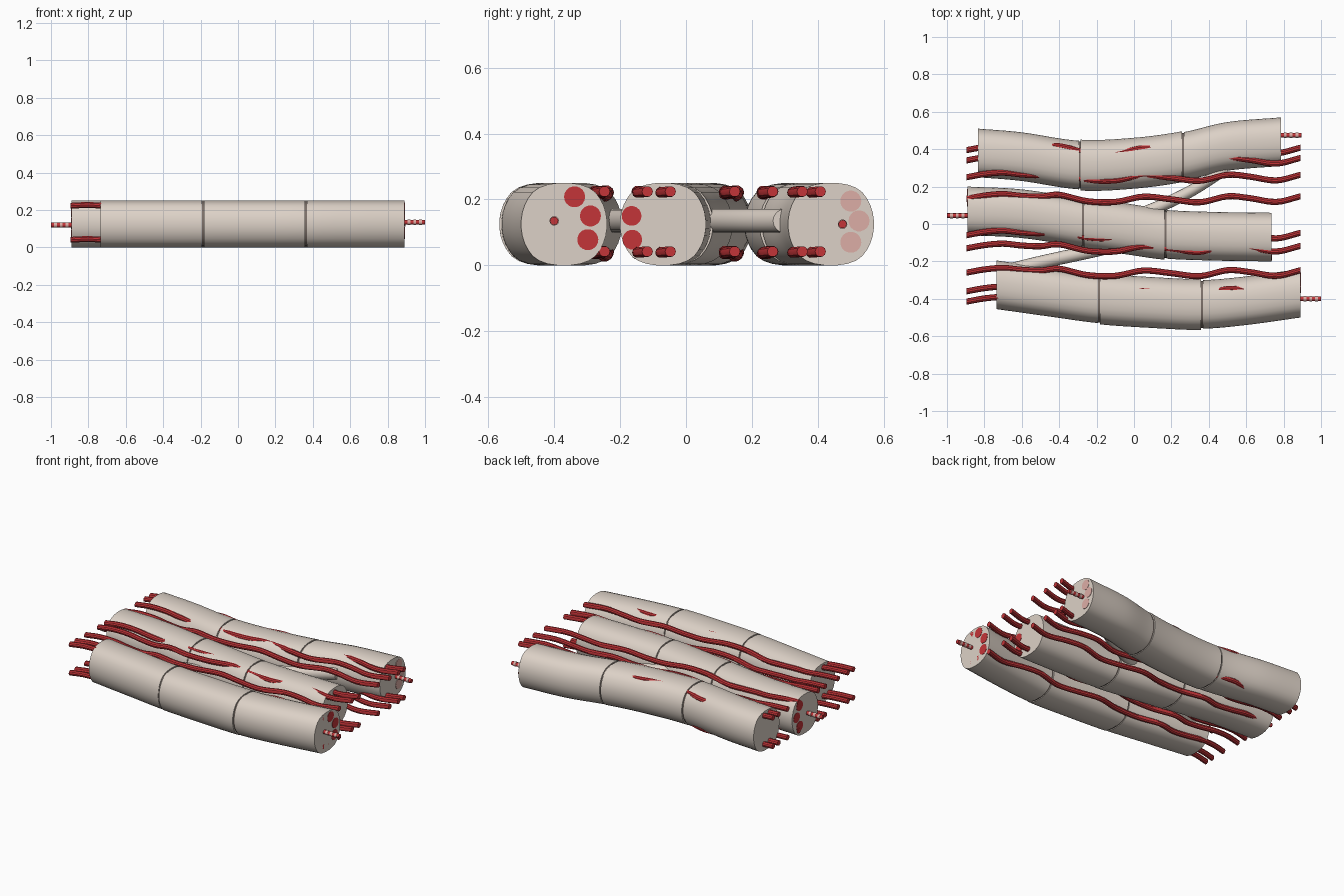
import bpy, bmesh, math
from mathutils import Vector

if "Cube" in bpy.data.objects:
    bpy.data.objects.remove(bpy.data.objects["Cube"])


def material(name, rgb):
    m = bpy.data.materials.new(name)
    m.diffuse_color = (*rgb, 1)
    m.use_nodes = True
    m.node_tree.nodes["Principled BSDF"].inputs["Base Color"].default_value = m.diffuse_color
    return m


BEIGE = material("beige", (0.72, 0.64, 0.57))
DARK = material("dark_gap", (0.20, 0.16, 0.14))
RED = material("red", (0.55, 0.035, 0.04))
PINK = material("pink", (0.72, 0.42, 0.38))


def spline(pts, n):
    """Catmull-Rom samples through a list of points."""
    p = [Vector(q) for q in pts]
    p = [2 * p[0] - p[1]] + p + [2 * p[-1] - p[-2]]
    out = []
    for i in range(1, len(p) - 2):
        a, b, c, d = p[i - 1:i + 3]
        for k in range(n):
            t = k / n
            out.append(0.5 * (2 * b + (c - a) * t + (2 * a - 5 * b + 4 * c - d) * t * t
                              + (3 * b - a - 3 * c + d) * t ** 3))
    return out + [p[-2]]


def loft(name, rings, mat):
    """Skin a row of closed rings and cap both ends."""
    bm = bmesh.new()
    rows = [[bm.verts.new(v) for v in r] for r in rings]
    n = len(rows[0])
    for a, b in zip(rows, rows[1:]):
        for i in range(n):
            bm.faces.new((a[i], a[(i + 1) % n], b[(i + 1) % n], b[i]))
    bm.faces.new(rows[0])
    bm.faces.new(rows[-1])
    bmesh.ops.recalc_face_normals(bm, faces=bm.faces[:])
    me = bpy.data.meshes.new(name)
    bm.to_mesh(me)
    bm.free()
    me.polygons.foreach_set("use_smooth", [True] * len(me.polygons))
    me.set_sharp_from_angle(angle=math.radians(35))
    me.materials.append(mat)
    ob = bpy.data.objects.new(name, me)
    bpy.context.collection.objects.link(ob)
    return ob


def tube(name, path, radius, mat, sides=10):
    """Round tube whose rings stay in the yz plane (all paths run along x)."""
    rings = [[(p[0], p[1] + radius * math.cos(2 * math.pi * k / sides),
               p[2] + radius * math.sin(2 * math.pi * k / sides)) for k in range(sides)]
             for p in path]
    return loft(name, rings, mat)


# rounded octagon cross-section of a fibre (half width 1, half height 1)
section = [(0.57, 1), (1, 0.40), (1, -0.40), (0.57, -1),
           (-0.57, -1), (-1, -0.40), (-1, 0.40), (-0.57, 1)]
for _ in range(2):
    section = [(a[0] + (b[0] - a[0]) * t, a[1] + (b[1] - a[1]) * t)
               for a, b in zip(section, section[1:] + section[:1]) for t in (0.25, 0.75)]


def ring(x, y, s=1.0, w=0.131):
    return [(x, y + u * w * s, 0.125 + v * 0.125 * s) for u, v in section]


# three muscle fibres: centre line, joint positions, side carrying the fibril
fibres = {
    "back_fibre": ([(-0.835, 0.38), (-0.60, 0.36), (-0.29, 0.315), (0, 0.325),
                    (0.26, 0.36), (0.5, 0.415), (0.785, 0.44)], (-0.29, 0.262)),
    "middle_fibre": ([(-0.89, 0.07), (-0.6, 0.055), (-0.27, 0.005), (-0.05, -0.025),
                      (0.17, -0.055), (0.45, -0.066), (0.735, -0.07)], (-0.273, 0.168)),
    "front_fibre": ([(-0.735, -0.325), (-0.45, -0.365), (-0.19, -0.4), (0.1, -0.42),
                     (0.36, -0.43), (0.6, -0.41), (0.89, -0.37)], (-0.188, 0.363)),
}
for name, (line, joints) in fibres.items():
    pts = spline(line, 14)

    def y_at(x):
        for a, b in zip(pts, pts[1:]):
            if x <= b[0]:
                return a[1] + (b[1] - a[1]) * (x - a[0]) / (b[0] - a[0])
        return pts[-1][1]

    gap = 0.005
    ends = [line[0][0] - gap, *joints, line[-1][0] + gap]
    for k in range(3):
        x0, x1 = ends[k] + gap, ends[k + 1] - gap
        w = (0.130, 0.136, 0.130)[k]
        loft(f"{name}_cell_{k + 1}",
             [ring(x0 + (x1 - x0) * i / 20, y_at(x0 + (x1 - x0) * i / 20), w=w)
              for i in range(21)], BEIGE)
    # joint discs between the cells
    for x in joints:
        loft(f"{name}_joint", [ring(x - 0.012, y_at(x), 0.965), ring(x + 0.012, y_at(x), 0.965)],
             DARK)

# side branches joining neighbouring fibres
tube("front_branch", spline([(-0.72, -0.26, 0.135), (-0.5, -0.205, 0.135),
                             (-0.2, -0.14, 0.135), (0.0, -0.09, 0.135)], 8), 0.036, BEIGE, 16)
tube("back_branch", spline([(-0.02, 0.03, 0.135), (0.15, 0.10, 0.135),
                            (0.32, 0.185, 0.135), (0.5, 0.30, 0.135)], 8), 0.036, BEIGE, 16)

# wavy capillaries, one shared path shape, upper and lower sets
wave = [(-0.895, -0.005, 0.002), (-0.80, 0.012, 0.006), (-0.70, 0.02, 0), (-0.60, 0.01, -0.007),
        (-0.50, 0.006, -0.012), (-0.40, 0.016, -0.006), (-0.25, -0.018, 0.0), (-0.10, -0.022, 0.004),
        (0.05, 0.006, 0.002), (0.20, -0.008, -0.004), (0.35, -0.024, -0.004), (0.50, 0.008, 0.002),
        (0.62, -0.002, 0.004), (0.76, -0.022, 0.0), (0.89, 0.008, 0.003)]
for y in (0.40, 0.345, 0.255, 0.14, -0.055, -0.125, -0.255, -0.355, -0.41):
    for label, z in (("upper", 0.221), ("lower", 0.039)):
        path = [(x, y + dy, z + dz) for x, dy, dz in spline(wave, 5)]
        tube(f"{label}_capillary", path, 0.0165, RED)


# fibril bundles showing on a cut end, and the striped fibril sticking out
def cut_end(name, x, direction, y, z, discs, mat):
    for dy, dz in discs:
        tube(name + "_bundle", [(x - 0.03 * direction, dy, dz), (x + 0.002 * direction, dy, dz)],
             0.032, mat, 18)
    n = 7
    for k in range(n):
        a, b = x + direction * 0.11 * k / n, x + direction * 0.11 * (k + 1) / n
        tube(name + "_fibril_band", [(a, y, z), (b, y, z)],
             0.0145 if k % 2 else 0.0125, RED if k % 2 == 0 else PINK, 12)


cut_end("front_end", 0.89, 1, -0.40, 0.135,
        [(-0.338, 0.208), (-0.290, 0.150), (-0.298, 0.078)], RED)
cut_end("back_end", 0.785, 1, 0.475, 0.125, [(0.50, 0.195), (0.525, 0.135), (0.50, 0.07)], PINK)
cut_end("middle_end", -0.89, -1, 0.045, 0.12,
        [(0.125, 0.195), (0.155, 0.13), (0.125, 0.065)], RED)
for y, z in ((-0.165, 0.15), (-0.163, 0.078)):
    tube("middle_right_bundle", [(0.70, y, z), (0.737, y, z)], 0.03, RED, 18)
